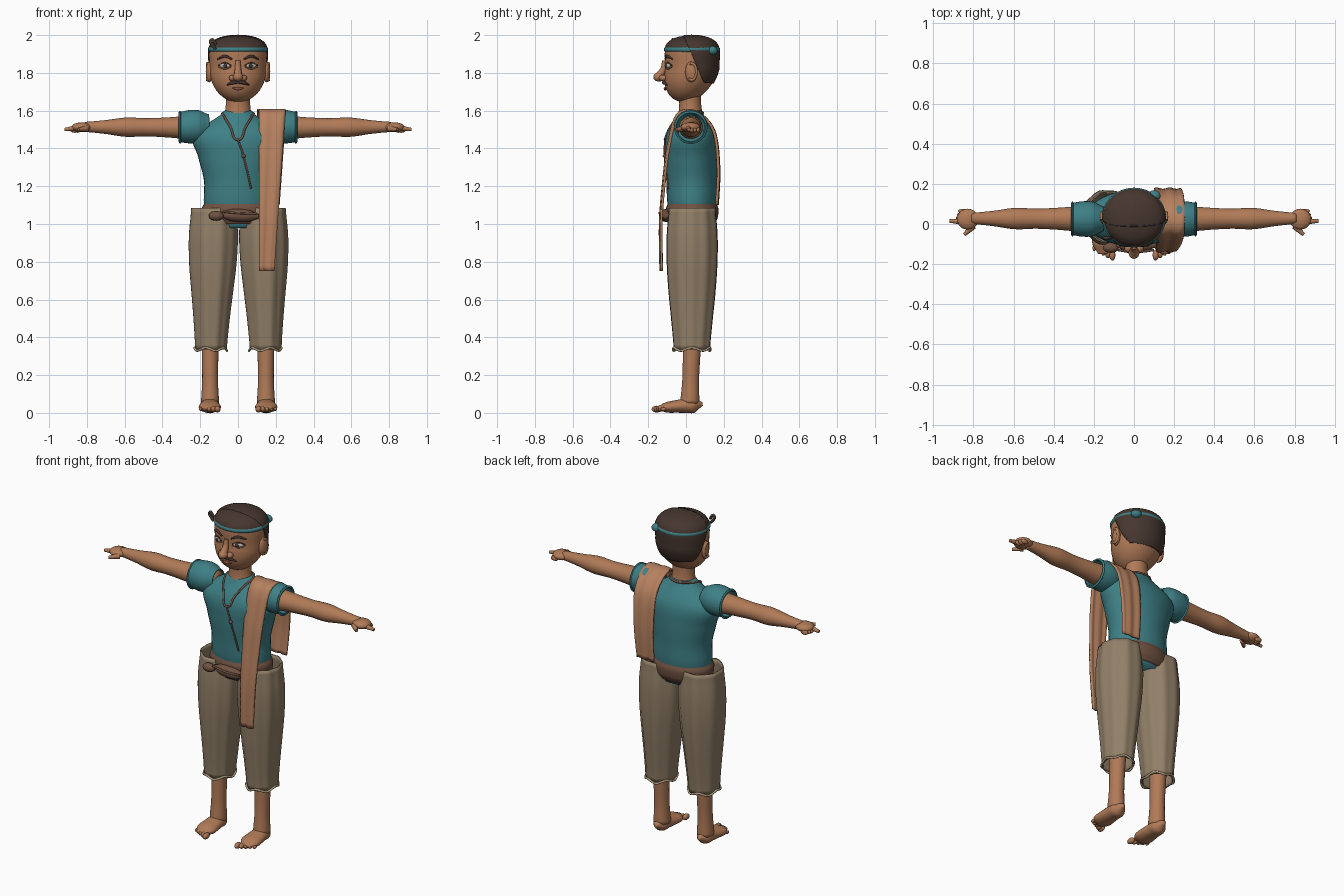
import bpy, bmesh, math
from mathutils import Vector, Matrix
from mathutils.bvhtree import BVHTree

if "Cube" in bpy.data.objects:
    bpy.data.objects.remove(bpy.data.objects["Cube"])


def material(name, shade):
    mat = bpy.data.materials.new(name)
    mat.use_nodes = True
    colour = [((c / 255 + 0.055) / 1.055) ** 2.4 for c in bytes.fromhex(shade)] + [1]
    mat.diffuse_color = colour
    mat.node_tree.nodes["Principled BSDF"].inputs["Base Color"].default_value = colour
    return mat


SKIN = material("skin", "b07a57")
HAIR = material("dark hair", "46362f")
TEAL = material("teal cloth", "3e8086")
KHAKI = material("khaki cloth", "928068")
TAN = material("light hem", "baa584")
BROWN = material("brown leather", "705242")
SCARF = material("scarf cloth", "b6815f")
WHITE = material("eye white", "c4beb4")
LIP = material("lip", "8a5442")


def finish(name, bm, mat, thick=0):
    """Turn a bmesh into a smooth shaded object."""
    bmesh.ops.recalc_face_normals(bm, faces=bm.faces)
    for face in bm.faces:
        face.smooth = True
    mesh = bpy.data.meshes.new(name)
    bm.to_mesh(mesh)
    bm.free()
    mesh.materials.append(mat)
    obj = bpy.data.objects.new(name, mesh)
    bpy.context.collection.objects.link(obj)
    if thick:
        obj.modifiers.new("thickness", 'SOLIDIFY').thickness = thick
    return obj


def spline(keys, steps=6):
    """Smooth values, or points, through evenly spaced keys."""
    padded = [keys[0], *keys, keys[-1]]
    out = []
    for a, b, c, d in zip(padded, padded[1:], padded[2:], padded[3:]):
        for i in range(steps):
            t = i / steps
            out.append((b * 2 + (c - a) * t + (a * 2 - b * 5 + c * 4 - d) * t * t
                        + (b * 3 - a - c * 3 + d) * t ** 3) * 0.5)
    return out + [keys[-1]]


def skin_rows(bm, rows, closed):
    for low, high in zip(rows, rows[1:]):
        for i in range(len(low) - (not closed)):
            j = (i + 1) % len(low)
            bm.faces.new((low[i], low[j], high[j], high[i]))


def body(name, start, end, widths, mat, depth=1, segments=36, fold=0, caps=True, thick=0):
    """Oval limb from start to end, its radii evenly spaced; depth is a ratio or radii."""
    start, end = Vector(start), Vector(end)
    along = (end - start).normalized()
    across = Vector((0, 1, 0)) if abs(along.x) > 0.7 else Vector((1, 0, 0))
    up = along.cross(across).normalized()
    depths = depth if isinstance(depth, list) else [w * depth for w in widths]
    sections = list(zip(spline(widths), spline(depths)))
    bm = bmesh.new()
    rows = []
    for n, (wide, deep) in enumerate(sections):
        centre = start.lerp(end, n / (len(sections) - 1))
        row = []
        for i in range(segments):
            angle = math.tau * i / segments
            pleat = 1 + fold * math.cos(9 * angle + 2 * math.sin(angle))
            offset = across * wide * math.cos(angle) + up * deep * math.sin(angle)
            row.append(bm.verts.new(centre + offset * pleat))
        rows.append(row)
    skin_rows(bm, rows, True)
    if caps:
        bm.faces.new(rows[0])
        bm.faces.new(rows[-1])
    return finish(name, bm, mat, thick)


def blob(name, centre, size, mat, turn=0):
    bm = bmesh.new()
    bmesh.ops.create_uvsphere(bm, u_segments=20, v_segments=12, radius=1)
    bm.transform(Matrix.Translation(centre) @ Matrix.Rotation(turn, 4, 'Z') @ Matrix.Diagonal((*size, 1)))
    return finish(name, bm, mat)


def skull(name, mat, grow=0, cuts=(), thick=0):
    """Egg with a full crown and a chin set forward, trimmed by planes."""
    bm = bmesh.new()
    bmesh.ops.create_uvsphere(bm, u_segments=48, v_segments=32, radius=1)
    for v in bm.verts:
        h = v.co.z
        crown = 1 + 0.7 * max(h, 0) ** 2
        v.co = (v.co.x * (0.15 + grow) * crown, v.co.y * (0.14 + grow) * crown + 0.03 + 0.04 * min(h, 0),
                1.82 + h * (0.175 + grow))
    for point, normal in cuts:
        bmesh.ops.bisect_plane(bm, geom=bm.verts[:] + bm.edges[:] + bm.faces[:],
                               plane_co=point, plane_no=normal, clear_inner=True)
    return finish(name, bm, mat, thick)


def cord(name, points, radii, mat, cyclic=False):
    curve = bpy.data.curves.new(name, 'CURVE')
    curve.dimensions, curve.bevel_depth, curve.bevel_resolution = '3D', 1, 3
    curve.resolution_u, curve.use_fill_caps = 6, True
    line = curve.splines.new('BEZIER')
    line.bezier_points.add(len(points) - 1)
    line.use_cyclic_u = cyclic
    for i, (knot, point) in enumerate(zip(line.bezier_points, points)):
        knot.co = point
        knot.radius = radii[i] if isinstance(radii, list) else radii
        knot.handle_left_type = knot.handle_right_type = 'AUTO'
    curve.materials.append(mat)
    obj = bpy.data.objects.new(name, curve)
    bpy.context.collection.objects.link(obj)
    bpy.ops.object.select_all(action='DESELECT')
    obj.select_set(True)
    bpy.context.view_layer.objects.active = obj
    bpy.ops.object.convert(target='MESH')


def front_of(obj):
    """Return a function placing (x, z) on the front surface of an object."""
    bpy.context.view_layer.update()
    tree = BVHTree.FromObject(obj, bpy.context.evaluated_depsgraph_get())

    def place(x, z, lift=0.003):
        hit = tree.ray_cast(Vector((x, -1, z)), Vector((0, 1, 0)))[0]
        return Vector((x, hit.y - lift, z))
    return place


# Head, hair and headband
head = skull("head", SKIN)
skull("hair_top", HAIR, 0.004, [((0, 0, 1.925), (0, 0, 1))], 0.006)
skull("hair_back", HAIR, 0.007, [((0, 0.03, 1.9), (0, 0.9, 0.4)), ((0, 0.03, 1.755), (0, 0.1, 1))], 0.01)
body("headband", (0, 0.032, 1.906), (0, 0.032, 1.942), [0.148, 0.158, 0.158, 0.146], TEAL, 0.935,
     caps=False, thick=0.006)
blob("headband_knot", (0.1, 0.14, 1.918), (0.032, 0.028, 0.024), TEAL)
cord("headband_tuft", [(-0.12, -0.07, 1.925), (-0.142, -0.07, 1.975), (-0.115, -0.07, 1.95)], 0.008, HAIR)

# Face
face = front_of(head)


def arch(x, z, half, rise):
    """Three points on the face, the middle one raised."""
    return [face(x - half, z), face(x, z + rise), face(x + half, z)]


cord("nose_bridge", [face(0, 1.865), face(0, 1.82, 0.01), face(0, 1.78, 0.03)], [0.012, 0.017, 0.024], SKIN)
blob("nose_tip", face(0, 1.778, 0.028), (0.027, 0.03, 0.024), SKIN)
cord("lips", arch(0, 1.719, 0.03, -0.003), [0.003, 0.009, 0.003], LIP)
for s, side in ((1, "left"), (-1, "right")):
    blob(side + "_nostril", face(s * 0.028, 1.773, 0.008), (0.02, 0.022, 0.017), SKIN)
    blob(side + "_eye", face(s * 0.07, 1.838), (0.03, 0.01, 0.013), WHITE, s * 0.45)
    blob(side + "_iris", face(s * 0.068, 1.838, 0.012), (0.011, 0.005, 0.011), HAIR, s * 0.4)
    cord(side + "_upper_lid", arch(s * 0.07, 1.838, 0.033, 0.015), 0.004, HAIR)
    cord(side + "_lower_lid", arch(s * 0.07, 1.834, 0.033, -0.012), 0.004, SKIN)
    cord(side + "_eyebrow", arch(s * 0.07, 1.873, 0.038, 0.015), [0.004, 0.008, 0.004], HAIR)
    cord(side + "_moustache", [face(0, 1.75, 0.006), face(s * 0.03, 1.748, 0.006), face(s * 0.06, 1.735)],
         [0.007, 0.01, 0.003], HAIR)
    blob(side + "_ear", (s * 0.152, 0.028, 1.805), (0.018, 0.033, 0.055), SKIN, s * -0.2)
    rim = [math.radians(a) for a in range(-120, 150, 45)]
    cord(side + "_ear_rim", [(s * 0.162, 0.028 + 0.026 * math.cos(a), 1.807 + 0.045 * math.sin(a)) for a in rim],
         0.008, SKIN)

# Neck and shirt
body("neck", (0, 0.025, 1.53), (0, 0.02, 1.72), [0.08, 0.065, 0.066], SKIN, 0.9)
shirt = body("shirt", (0, 0.035, 0.98), (0, 0.025, 1.6), [0.15, 0.18, 0.18, 0.21, 0.235, 0.07], TEAL,
             [0.1, 0.13, 0.135, 0.14, 0.13, 0.06])
chest = front_of(shirt)
neckline = [chest(x, 1.445 + 1.7 * abs(x)) for x in (-0.07, -0.04, 0, 0.04, 0.07)]
nape = [(0.075, 0.05, 1.59), (0, 0.09, 1.59), (-0.075, 0.05, 1.59)]
cord("neck_cord", neckline + nape, 0.006, BROWN, True)
drops = [i / 4 for i in range(5)]
cord("hanging_cord", [chest(0.07 * t ** 0.8, 1.445 - 0.26 * t) for t in drops], 0.005, BROWN)
blob("cord_bead", chest(0.03, 1.36, 0.005), (0.012, 0.009, 0.009), BROWN)

# Belt and pouch
body("belt", (0, 0.033, 1), (0, 0.033, 1.112), [0.165, 0.185, 0.192, 0.192, 0.178], BROWN, 0.72)
body("pouch", (-0.09, -0.105, 1.05), (0.11, -0.105, 1.04), [0.012, 0.03, 0.034, 0.03, 0.012], BROWN)
cord("pouch_flap", [(-0.08, -0.13, 1.066), (0, -0.14, 1.058), (0.1, -0.13, 1.055)], 0.006, BROWN)
blob("pouch_toggle", (-0.115, -0.118, 1.043), (0.04, 0.026, 0.026), BROWN)

for s, side in ((1, "left"), (-1, "right")):
    # Sleeve, arm and hand
    body(side + "_sleeve", (s * 0.15, 0.025, 1.52), (s * 0.31, 0.025, 1.512), [0.06, 0.085, 0.088, 0.08], TEAL,
         caps=False, thick=0.006)
    body(side + "_sleeve_trim", (s * 0.3, 0.025, 1.512), (s * 0.314, 0.025, 1.512), [0.08, 0.088, 0.078], TEAL,
         caps=False, thick=0.005)
    body(side + "_arm", (s * 0.16, 0.025, 1.51), (s * 0.81, 0.028, 1.514),
         [0.06, 0.063, 0.055, 0.05, 0.053, 0.038, 0.028], SKIN, 0.96)
    blob(side + "_hand", (s * 0.828, 0.024, 1.512), (0.054, 0.052, 0.026), SKIN)
    cord(side + "_forefinger", [(s * 0.85, 0.012, 1.51), (s * 0.918, 0.015, 1.5)], [0.016, 0.009], SKIN)
    cord(side + "_thumb", [(s * 0.8, -0.01, 1.505), (s * 0.845, -0.053, 1.5)], [0.017, 0.009], SKIN)
    for i in range(3):
        blob(f"{side}_curled_finger_{i}", (s * (0.864 - 0.006 * i), 0.03 + 0.017 * i, 1.497),
             (0.024, 0.011, 0.014), SKIN)

    # Trouser leg with soft vertical folds and a wavy hem
    body(side + "_trouser_leg", (s * 0.13, 0.033, 1.085), (s * 0.145, 0.031, 0.335),
         [0.12, 0.13, 0.125, 0.11, 0.095, 0.084], KHAKI, [0.125, 0.136, 0.135, 0.125, 0.11, 0.097],
         segments=72, fold=0.022, caps=False, thick=0.007)
    turns = [math.tau * i / 20 for i in range(20)]
    cord(side + "_hem", [(s * (0.145 + 0.086 * math.cos(a)), 0.031 + 0.099 * math.sin(a),
                          0.337 + 0.008 * math.cos(5 * a)) for a in turns], 0.006, TAN, True)

    # Shin, foot and toes
    body(side + "_shin", (s * 0.147, 0.037, 0.5), (s * 0.148, 0.02, 0.05), [0.055, 0.047, 0.043, 0.042, 0.048], SKIN, 1.06)
    body(side + "_foot", (s * 0.148, 0.088, 0.047), (s * 0.15, -0.148, 0.025),
         [0.01, 0.045, 0.05, 0.056, 0.057, 0.03], SKIN, [0.01, 0.042, 0.038, 0.033, 0.028, 0.012])
    for i in range(5):
        size = 0.018 - 0.002 * i
        blob(f"{side}_toe_{i}", (s * (0.108 + 0.0225 * i), -0.155 + 0.009 * i, 0.02),
             (size * 0.85, 0.027 - 0.003 * i, size), SKIN)

# Scarf draped over the left shoulder, narrowing towards its front end
drape = [(0.17, 1.1), (0.178, 1.3), (0.15, 1.5), (0.05, 1.602), (-0.05, 1.58), (-0.1, 1.4),
         (-0.125, 1.2), (-0.14, 1), (-0.137, 0.75)]
bm = bmesh.new()
rows = []
for n, point in enumerate(spline([Vector(p) for p in drape])):
    y, z = point
    inner, outer = 0.11 - 0.01 * (y > 0), 0.14 + 0.07 * z
    rows.append([bm.verts.new((inner + (outer - inner) * i / 9, y + 0.004 * math.sin(1.4 * i + 0.05 * n), z))
                 for i in range(10)])
skin_rows(bm, rows, False)
finish("scarf", bm, SCARF, 0.012)
